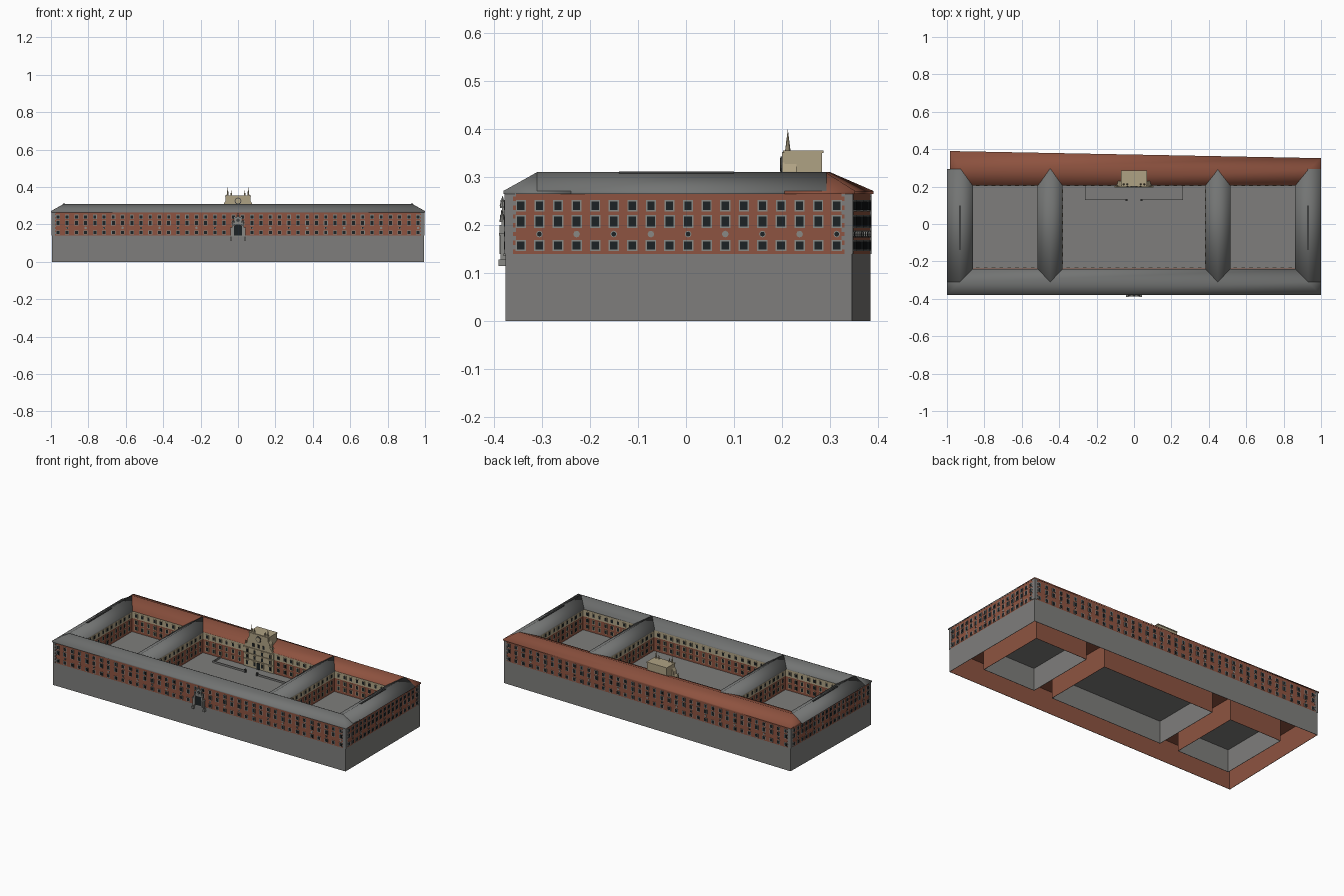
import bpy, bmesh, math
from mathutils import Vector

cube = bpy.data.objects.get("Cube")
if cube:
    bpy.data.objects.remove(cube, do_unlink=True)


def material(name, r, g, b):
    m = bpy.data.materials.new(name)
    m.use_nodes = True
    m.diffuse_color = (r, g, b, 1)
    node = next(n for n in m.node_tree.nodes if n.type == 'BSDF_PRINCIPLED')
    node.inputs["Base Color"].default_value = (r, g, b, 1)
    node.inputs["Roughness"].default_value = 0.9
    return m


BRICK = material("brick", 0.27, 0.088, 0.052)
STONE = material("grey stone", 0.21, 0.208, 0.2)
SLATE = material("slate roof", 0.17, 0.175, 0.172)
TILE = material("red roof tile", 0.27, 0.085, 0.05)
CREAM = material("cream plaster", 0.43, 0.36, 0.23)
GLASS = material("dark glass", 0.012, 0.016, 0.018)
TRIM = material("trim grey", 0.25, 0.25, 0.235)
IRON = material("dark iron", 0.05, 0.052, 0.052)

BASE, EAVE, RIDGE = 0.14, 0.268, 0.31


def finish(name, bm, mats, smooth=False):
    me = bpy.data.meshes.new(name)
    bm.to_mesh(me)
    bm.free()
    for m in mats:
        me.materials.append(m)
    for p in me.polygons:
        p.use_smooth = smooth
    ob = bpy.data.objects.new(name, me)
    bpy.context.collection.objects.link(ob)
    return ob


def add_box(bm, lo, hi):
    geo = bmesh.ops.create_cube(bm, size=1)
    for v in geo["verts"]:
        v.co = Vector([l + (c + 0.5) * (h - l) for l, h, c in zip(lo, hi, v.co)])


def boxes(name, mat, *pairs):
    bm = bmesh.new()
    for lo, hi in pairs:
        add_box(bm, lo, hi)
    return finish(name, bm, [mat])


def ring(name, loop, z0, z1, mats, thickness=0):
    """Upright walls along a closed loop; the faces point to its right."""
    bm = bmesh.new()
    low = [bm.verts.new((x, y, z0)) for x, y in loop]
    top = [bm.verts.new((x, y, z1)) for x, y in loop]
    for i in range(len(loop)):
        j = (i + 1) % len(loop)
        bm.faces.new((low[i], low[j], top[j], top[i]))
    ob = finish(name, bm, mats)
    if thickness:
        mod = ob.modifiers.new("thickness", 'SOLIDIFY')
        mod.thickness, mod.offset, mod.material_offset = thickness, -1, 1
    return ob


def plate(bm, centre, along, w, h, depth, mat, sides=4):
    """Thin panel on a wall, a rectangle or a round one."""
    out = Vector((along.y, -along.x, 0))
    if sides == 4:
        pts = [(-w / 2, -h / 2), (w / 2, -h / 2), (w / 2, h / 2), (-w / 2, h / 2)]
    else:
        pts = [(w / 2 * math.cos(k * math.tau / sides), h / 2 * math.sin(k * math.tau / sides))
               for k in range(sides)]
    back = [bm.verts.new(centre + along * u + Vector((0, 0, v))) for u, v in pts]
    front = [bm.verts.new(v.co + out * depth) for v in back]
    bm.faces.new(front).material_index = mat
    for i in range(sides):
        j = (i + 1) % sides
        bm.faces.new((back[i], back[j], front[j], front[i])).material_index = mat


def facade(name, a, b, pitch, rows, margin, frame=TRIM, quoins=False, rounds=False):
    """Rows of framed windows on the wall from a to b."""
    a, b = Vector((*a, 0)), Vector((*b, 0))
    along, length = (b - a).normalized(), (b - a).length
    count = max(2, round((length - 2 * margin) / pitch) + 1)
    bm = bmesh.new()
    for i in range(count):
        p = a + along * (margin + i * (length - 2 * margin) / (count - 1))
        for z, w, h in rows:
            c = p + Vector((0, 0, z))
            plate(bm, c, along, w + 0.006, h + 0.006, 0.002, 0)
            plate(bm, c, along, w, h, 0.003, 1)
        if rounds and i % 2:
            c = p + Vector((0, 0, 0.181))
            plate(bm, c, along, 0.014, 0.014, 0.002, 0, 8)
            if i % 4 == 1:
                plate(bm, c, along, 0.01, 0.01, 0.003, 1, 8)
    # toothed corner stones
    if quoins:
        steps = 14
        h = (EAVE - BASE) / steps
        for k in range(steps):
            w = 0.022 if k % 2 else 0.016
            for p in (a + along * w / 2, b - along * w / 2):
                plate(bm, p + Vector((0, 0, BASE + (k + 0.5) * h)), along, w, h, 0.002, 2)
    return finish(name, bm, [frame, GLASS, STONE])


def roof(name, eaves, ridge, mat):
    """Ridged roof over four eave corners (counter-clockwise), with a fascia."""
    bm = bmesh.new()
    low = [bm.verts.new((x, y, EAVE - 0.004)) for x, y in eaves]
    top = [bm.verts.new((x, y, EAVE + 0.003)) for x, y in eaves]
    r0, r1 = [bm.verts.new((x, y, RIDGE)) for x, y in ridge]
    for i in range(4):
        j = (i + 1) % 4
        bm.faces.new((low[i], low[j], top[j], top[i]))
    bm.faces.new((top[0], top[1], r1, r0))
    bm.faces.new((top[1], top[2], r1))
    bm.faces.new((top[2], top[3], r0, r1))
    bm.faces.new((top[3], top[0], r0))
    return finish(name, bm, [mat], smooth=True)


def cones(name, mat, spots):
    bm = bmesh.new()
    for x, y, z, r, h in spots:
        geo = bmesh.ops.create_cone(bm, cap_ends=True, segments=8, radius1=r, radius2=0, depth=h)
        bmesh.ops.translate(bm, verts=geo["verts"], vec=(x, y, z + h / 2))
        ball = bmesh.ops.create_icosphere(bm, subdivisions=1, radius=r * 0.75)
        bmesh.ops.translate(bm, verts=ball["verts"], vec=(x, y, z + h * 0.45))
    return finish(name, bm, [mat])


# outer shell: hollow stone base, brick storeys, floor slab under the rooms
outline = [(-0.995, -0.376), (0.995, -0.376), (0.995, 0.346), (-0.98, 0.384)]
ring("base_wall", outline, 0, BASE, [STONE, BRICK], 0.003)
ring("brick_wall", outline, BASE, EAVE, [BRICK])
bm = bmesh.new()
bm.faces.new([bm.verts.new((x, y, BASE - 0.001)) for x, y in outline])
finish("underside", bm, [BRICK])

outer_rows = [(0.24, 0.015, 0.017), (0.207, 0.016, 0.021), (0.157, 0.016, 0.017)]
for i, side in enumerate(("front", "left", "back", "right")):
    facade(side + "_windows", outline[i], outline[(i + 1) % 4], 0.0497 if i % 2 == 0 else 0.039,
           outer_rows, 0.032, quoins=True, rounds=True)

# courtyards
Y0, Y1 = -0.235, 0.205
court_rows = [(0.245, 0.014, 0.018), (0.205, 0.014, 0.02), (0.168, 0.014, 0.02)]
for name, x0, x1 in (("right", -0.865, -0.512), ("middle", -0.382, 0.382), ("left", 0.512, 0.865)):
    loop = [(x0, Y0), (x0, Y1), (x1, Y1), (x1, Y0)]
    ring(name + "_court_base", loop, 0, BASE, [STONE, BRICK], 0.003)
    ring(name + "_court_brick", loop, BASE, 0.225, [BRICK])
    ring(name + "_court_plaster", loop, 0.225, EAVE, [CREAM])
    boxes(name + "_court_floor", STONE, ((x0, Y0, BASE - 0.002), (x1, Y1, BASE + 0.001)))
    for i in range(4):
        facade(f"{name}_court_windows_{i + 1}", loop[i], loop[(i + 1) % 4], 0.043,
               court_rows, 0.03, frame=CREAM)

# roofs
roof("front_roof", [(-1, -0.38), (1, -0.38), (1, -0.24), (-1, -0.24)],
     [(-0.93, -0.31), (0.93, -0.31)], SLATE)
roof("back_roof", [(-0.985, 0.205), (1, 0.205), (1, 0.352), (-0.985, 0.39)],
     [(-0.93, 0.3), (0.93, 0.29)], TILE)
for s, side in ((1, "left"), (-1, "right")):
    for part, x, hw in (("outer", 0.931, 0.069), ("inner", 0.448, 0.067)):
        c = s * x
        roof(f"{side}_{part}_wing_roof",
             [(c + hw, -0.31), (c + hw, 0.293), (c - hw, 0.293), (c - hw, -0.31)],
             [(c, -0.31), (c, 0.293)], SLATE)
    boxes(side + "_ridge_skylight", IRON,
          ((s * 0.931 - 0.005, -0.14, 0.304), (s * 0.931 + 0.005, 0.1, 0.311)))

# clock tower: stepped front with sloping shoulders, and the block behind it
half = [(0.1, BASE), (0.1, 0.262), (0.078, 0.29), (0.075, 0.312), (0.064, 0.33), (0.064, 0.352)]
bm = bmesh.new()
face = bm.faces.new([bm.verts.new((x, 0.2, z)) for x, z in half + [(-x, z) for x, z in half[::-1]]])
ext = bmesh.ops.extrude_face_region(bm, geom=[face])
bmesh.ops.translate(bm, vec=(0, 0.03, 0), verts=[v for v in ext["geom"] if isinstance(v, bmesh.types.BMVert)])
bmesh.ops.recalc_face_normals(bm, faces=bm.faces)
finish("tower_front", bm, [CREAM])
boxes("tower_block", CREAM, ((-0.066, 0.205, BASE), (0.066, 0.283, 0.351)),
      ((-0.069, 0.202, 0.35), (0.069, 0.286, 0.355)))
boxes("tower_ledges", CREAM, *[((-0.103, 0.196, z), (0.103, 0.202, z + 0.004)) for z in (0.185, 0.222, 0.258)])
facade("tower_windows", (-0.1, 0.2), (0.1, 0.2), 0.045,
       [(0.24, 0.012, 0.02), (0.205, 0.012, 0.02), (0.166, 0.013, 0.022)], 0.022, frame=CREAM)
bm = bmesh.new()
X = Vector((1, 0, 0))
plate(bm, Vector((0, 0.2, 0.325)), X, 0.036, 0.036, 0.003, 0, 16)
plate(bm, Vector((0, 0.2, 0.325)), X, 0.028, 0.028, 0.004, 1, 16)
plate(bm, Vector((0, 0.2, 0.16)), X, 0.022, 0.038, 0.004, 2)
for x in (-0.035, 0, 0.035):
    plate(bm, Vector((x, 0.2, 0.283)), X, 0.012, 0.02, 0.003, 2)
finish("tower_clock_and_door", bm, [IRON, CREAM, GLASS])
cones("tower_spires", CREAM, [(s * x, 0.212, 0.352, 0.006, h) for s in (-1, 1) for x, h in ((0.055, 0.048), (0.036, 0.03))])
cones("shoulder_finials", CREAM, [(s * 0.09, 0.206, 0.262, 0.007, 0.045) for s in (-1, 1)])

# low wall and gate posts before the tower
for s, side in ((1, "left"), (-1, "right")):
    xs = sorted((s * 0.04, s * 0.262))
    boxes(side + "_forecourt_wall", STONE,
          ((xs[0], 0.128, BASE), (xs[1], 0.132, 0.152)),
          ((s * 0.26 - 0.002, 0.13, BASE), (s * 0.26 + 0.002, Y1, 0.152)))
    boxes(side + "_gate_post", IRON, ((s * 0.04 - 0.005, 0.124, BASE), (s * 0.04 + 0.005, 0.134, 0.16)))

# entrance portal on the front
F = -0.376
parts = [((-0.03, F - 0.008, 0.198), (0.03, F, 0.208)), ((-0.018, F - 0.007, 0.208), (0.018, F, 0.235)),
         ((-0.022, F - 0.011, 0.235), (0.022, F, 0.24)), ((-0.045, F - 0.004, 0.135), (0.045, F, 0.141))]
for s in (-1, 1):
    for x, w, z0, z1, d in ((0.026, 0.005, 0.14, 0.2, 0.012), (0.036, 0.004, 0.128, 0.178, 0.01),
                            (0.038, 0.006, 0.115, 0.128, 0.014), (0.036, 0.006, 0.178, 0.183, 0.013)):
        parts.append(((s * x - w, F - d, z0), (s * x + w, F, z1)))
boxes("portal_frame", TRIM, *parts)
cones("portal_finials", TRIM, [(0, F - 0.006, 0.24, 0.006, 0.022)] +
      [(s * 0.026, F - 0.007, 0.206, 0.006, 0.028) for s in (-1, 1)])
bm = bmesh.new()
plate(bm, Vector((0, F, 0.166)), X, 0.042, 0.05, 0.005, 0)
plate(bm, Vector((0, F, 0.188)), X, 0.042, 0.03, 0.006, 0, 12)
plate(bm, Vector((0, F - 0.007, 0.222)), X, 0.02, 0.018, 0.002, 1, 10)
finish("portal_door", bm, [GLASS, IRON])
